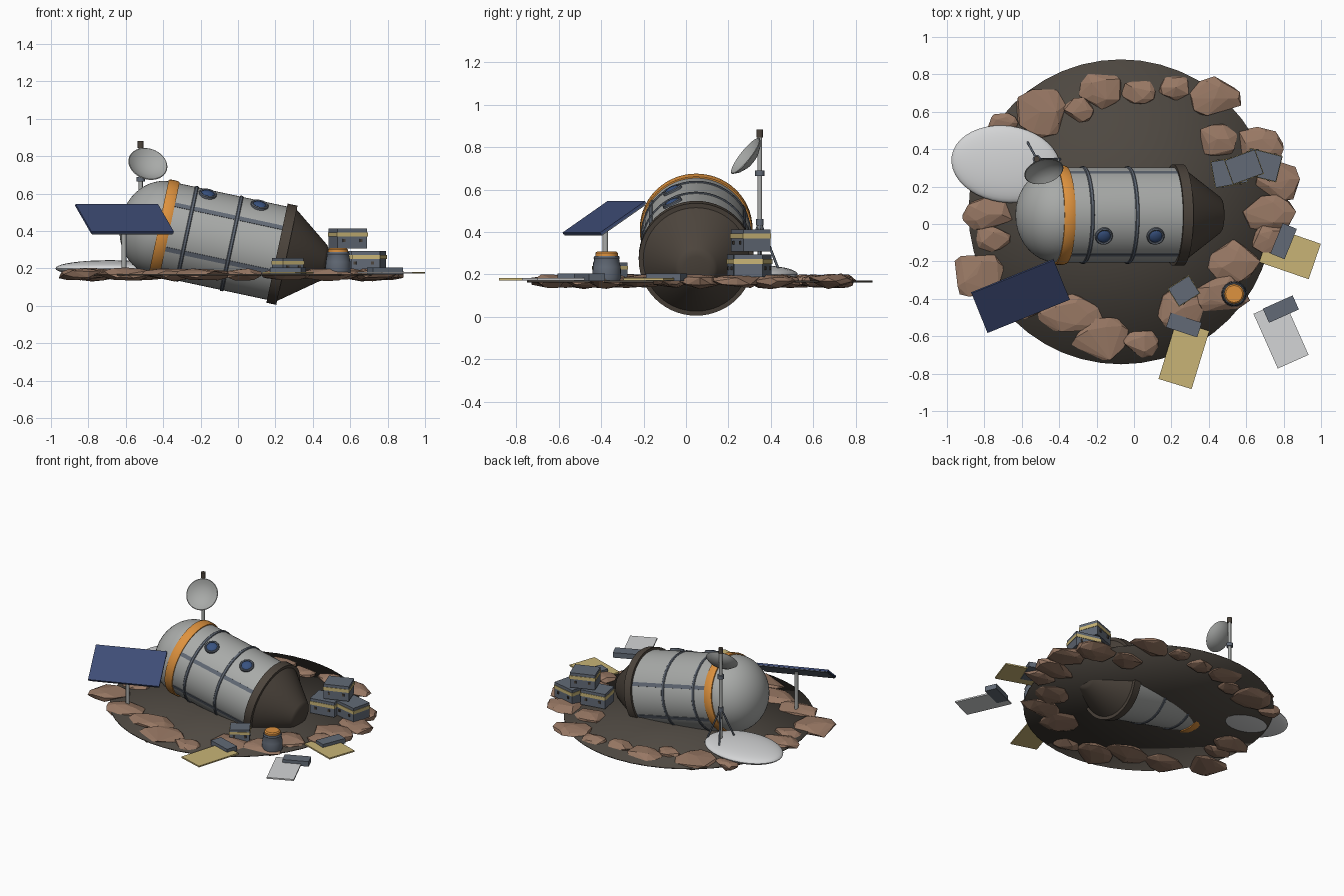
import bpy, bmesh, math, random
from mathutils import Matrix, Vector, Euler

if "Cube" in bpy.data.objects:
    bpy.data.objects.remove(bpy.data.objects["Cube"])

random.seed(4)

def material(name, rgb):
    m = bpy.data.materials.new(name)
    lin = [((c / 255 + 0.055) / 1.055) ** 2.4 for c in rgb]
    m.diffuse_color = (*lin, 1)
    m.use_nodes = True
    m.node_tree.nodes["Principled BSDF"].inputs["Base Color"].default_value = m.diffuse_color
    return m

SOIL = material("dark soil", (78, 72, 65))
CHAR = material("charred metal", (76, 68, 60))
HULL = material("hull grey", (168, 170, 168))
WHITE = material("pale fabric", (212, 213, 214))
ROCK = material("brown rock", (152, 120, 100))
ORANGE = material("orange", (222, 146, 62))
SLATE = material("slate", (98, 106, 118))
SAND = material("sand yellow", (200, 180, 118))
NAVY = material("navy panel", (62, 76, 118))
GLASS = material("blue glass", (56, 82, 128))

def finish(name, bm, mat, matrix=Matrix(), angle=35):
    bmesh.ops.recalc_face_normals(bm, faces=bm.faces)
    me = bpy.data.meshes.new(name)
    bm.to_mesh(me)
    bm.free()
    me.materials.append(mat)
    ob = bpy.data.objects.new(name, me)
    bpy.context.collection.objects.link(ob)
    ob.matrix_world = matrix
    if angle:
        bpy.ops.object.select_all(action='DESELECT')
        ob.select_set(True)
        bpy.context.view_layer.objects.active = ob
        bpy.ops.object.shade_smooth_by_angle(angle=math.radians(angle))
    return ob

def lathe(name, profile, mat, matrix=Matrix(), steps=48, angle=35):
    """Spin (radius, height) points around local z."""
    bm = bmesh.new()
    vs = [bm.verts.new((r, 0, z)) for r, z in profile]
    es = [bm.edges.new(p) for p in zip(vs, vs[1:])]
    bmesh.ops.spin(bm, geom=vs + es, cent=(0, 0, 0), axis=(0, 0, 1),
                   angle=2 * math.pi, steps=steps, use_merge=True)
    bmesh.ops.remove_doubles(bm, verts=bm.verts, dist=1e-5)
    return finish(name, bm, mat, matrix, angle)

def box(name, loc, size, mat, turn=0, tilt=0):
    bm = bmesh.new()
    bmesh.ops.create_cube(bm, size=1, matrix=Matrix.Diagonal((*size, 1)))
    rot = Euler((math.radians(tilt), 0, math.radians(turn))).to_matrix().to_4x4()
    return finish(name, bm, mat, Matrix.Translation(loc) @ rot, 0)

def rod(name, a, b, r, mat):
    a, b = Vector(a), Vector(b)
    rot = (b - a).to_track_quat('Z', 'Y').to_matrix().to_4x4()
    d = (b - a).length
    return lathe(name, [(0, 0), (r, 0), (r, d), (0, d)], mat, Matrix.Translation(a) @ rot, 12)

def ellipsoid(name, size, mat, matrix):
    bm = bmesh.new()
    bmesh.ops.create_uvsphere(bm, u_segments=40, v_segments=20, radius=1,
                              matrix=Matrix.Diagonal((*size, 1)))
    return finish(name, bm, mat, matrix)

# Crater floor: thin disc with soft rim normals
lathe("crater_floor", [(0, 0.162), (0.815, 0.162), (0.815, 0.171), (0, 0.171)], SOIL,
      Matrix.Translation((-0.07, 0.065, 0)), 48, 180)

# Ring of faceted rocks: x, y, width, depth
rocks = [(-.50, .60, .30, .27), (-.70, .54, .18, .12), (-.295, .61, .17, .14),
         (-.17, .72, .25, .20), (.03, .71, .20, .15), (.225, .73, .18, .13),
         (.43, .67, .28, .22), (.445, .455, .24, .19), (.66, .40, .31, .22),
         (.77, .24, .25, .24), (.72, .065, .30, .21), (.72, -.08, .24, .16),
         (.53, -.20, .29, .22), (.47, -.375, .30, .21), (.26, -.45, .29, .25),
         (.04, -.64, .20, .16), (-.175, -.61, .31, .25), (-.34, -.48, .35, .23),
         (-.60, -.42, .30, .20), (-.84, -.27, .31, .26), (-.77, -.08, .21, .13),
         (-.78, .05, .28, .19)]
for i, (x, y, w, d) in enumerate(rocks):
    bm = bmesh.new()
    bmesh.ops.create_icosphere(bm, subdivisions=2, radius=1)
    pts = [v.co.copy() for v in bm.verts]
    bm.clear()
    for p in random.sample(pts, 22):
        bm.verts.new(p * random.uniform(0.92, 1.12))
    hull = bmesh.ops.convex_hull(bm, input=bm.verts)
    bmesh.ops.delete(bm, geom=list({g for g in hull["geom_interior"] + hull["geom_unused"]
                                    if isinstance(g, bmesh.types.BMVert)}), context='VERTS')
    bmesh.ops.scale(bm, vec=(w / 2, d / 2, 0.034), verts=bm.verts)
    finish(f"rock_{i}", bm, ROCK, Matrix.Translation((x, y, 0.168)), 0)

# Capsule: lathed about an axis that dips 12 degrees towards +x
CAP = Matrix.Translation((0.235, 0.048, 0.276)) @ Matrix.Rotation(math.radians(102.1), 4, 'Y')
R = 0.255
dome = [(R * math.cos(t), -0.66 - 0.222 * math.sin(t))
        for t in (math.pi / 2 * k / 12 for k in range(13))]
lathe("capsule_hull", [(0, 0), (R, 0)] + dome, HULL, CAP, 56)

def hoop(name, s, half, r, mat):
    lathe(name, [(R - .02, s - half), (r - .004, s - half), (r, s - half * .6), (r, s + half * .6),
                 (r - .004, s + half), (R - .02, s + half), (R - .02, s - half)], mat, CAP, 56)

hoop("orange_band", -0.645, 0.030, 0.266, ORANGE)
hoop("rib_rear", -0.52, 0.010, 0.261, SLATE)
hoop("rib_front", -0.275, 0.010, 0.261, SLATE)
lathe("heat_shield_flange", [(0, -.027), (.271, -.027), (.271, .027), (0, .027)], CHAR, CAP, 56)
lathe("nose_cone", [(.255, .02), (.10, .225), (.085, .236), (.06, .241), (0, .243)], CHAR, CAP, 56, 60)

def on_hull(deg, s, r):
    """Frame on the hull: deg is height above the front horizontal, z points outwards."""
    e = math.radians(deg)
    n = Vector((-math.sin(e), -math.cos(e), 0))
    rot = Matrix((Vector((0, 0, 1)).cross(n), Vector((0, 0, 1)), n)).transposed()
    rot.col[0] = rot.col[1].cross(rot.col[2])
    return CAP @ Matrix.Translation(n * r + Vector((0, 0, s))) @ rot.to_4x4()

# Long seams along the hull
for i, deg in enumerate((33, -24, 153, 204)):
    bm = bmesh.new()
    bmesh.ops.create_cube(bm, size=1, matrix=Matrix.Diagonal((.026, .6, .008, 1)))
    finish(f"hull_seam_{i}", bm, SLATE, on_hull(deg, -0.32, R - .002), 0)

# Portholes
for i, s in enumerate((-0.455, -0.172)):
    m = on_hull(64, s, R)
    lathe(f"porthole_frame_{i}", [(.034, -.012), (.048, -.012), (.048, .008), (.043, .013),
                                  (.036, .010), (.034, -.012)], SLATE, m, 24)
    ellipsoid(f"porthole_glass_{i}", (.038, .038, .018), GLASS, m)

# Collapsed parachute
ellipsoid("parachute", (.293, .205, .044), WHITE,
          Matrix.Translation((-.685, .32, .2)) @ Matrix.Rotation(math.radians(-8), 4, 'Z'))

# Antenna mast with tripod and small dish
MX, MY = -.52, .348
rod("antenna_mast", (MX, MY, .17), (MX, MY, .85), .011, HULL)
rod("mast_tip", (MX, MY, .845), (MX, MY, .882), .016, CHAR)
rod("mast_collar", (MX, MY, .43), (MX, MY, .46), .017, SLATE)
rod("mast_clamp", (MX, MY, .665), (MX, MY, .69), .022, SLATE)
for k in range(3):
    a = math.radians(119 + 120 * k)
    rod(f"tripod_leg_{k}", (MX, MY, .45),
        (MX + .125 * math.cos(a), MY + .125 * math.sin(a), .17), .006, SLATE)
face = Vector((.22, -.76, .60))
turn = face.to_track_quat('Z', 'Y').to_matrix().to_4x4()
lathe("antenna_dish", [(0, -.03), (.05, -.023), (.085, -.006), (.107, .014), (.103, .017),
                       (.08, 0), (.045, -.015), (0, -.021)], HULL,
      Matrix.Translation((-.485, .292, .75)) @ turn, 40, 60)

# Solar panel on a post
box("solar_panel", (-.607, -.385, .466), (.475, .272, .012), NAVY, 22, 33)
box("solar_panel_back", (-.606, -.384, .457), (.465, .262, .008), SLATE, 22, 33)
rod("solar_post", (-.61, -.38, .165), (-.61, -.38, .455), .013, HULL)

# Supply crates with a yellow band and two latches
def crate(name, loc, size, turn):
    box(name, loc, size, SLATE, turn)
    z = loc[2] + size[2] * .2
    box(name + "_band", (loc[0], loc[1], z), (size[0] + .006, size[1] + .006, size[2] * .22), SAND, turn)
    a = math.radians(turn)
    for sx in (-.28, .28):
        for sy in (-.5, .5):
            off = Matrix.Rotation(a, 3, 'Z') @ Vector((sx * size[0], sy * size[1], 0))
            box(name + "_latch", (loc[0] + off.x, loc[1] + off.y, z - size[2] * .3),
                (.014, .012, .016), CHAR, turn)

crate("crate_low_left", (.51, .278, .24), (.175, .14, .105), 10)
crate("crate_low_right", (.69, .315, .24), (.175, .14, .105), -14)
crate("crate_top", (.588, .305, .36), (.17, .135, .105), 20)
crate("crate_small", (.267, -.358, .215), (.13, .11, .08), 32)

# Loose flat panels, each with a slate pack at its inner end
for name, loc, size, turn, mat, pack, pturn in (
        ("panel_front", (.267, -.70), (.185, .325), -17, SAND, (.267, -.54), -18),
        ("panel_corner", (.786, -.59), (.18, .32), 24, WHITE, (.785, -.455), 24),
        ("panel_right", (.834, -.155), (.28, .20), -19, SAND, (.80, -.092), 68)):
    box(name, (*loc, .177), (*size, .010), mat, turn)
    box(name + "_pack", (*pack, .186), (.175, .082, .036), SLATE, pturn)

# Fuel drum with orange lid
DRUM = Matrix.Translation((.535, -.374, .165))
lathe("drum", [(0, 0), (.062, 0), (.068, .02), (.066, .07), (.059, .105), (.062, .112), (.058, .122),
               (0, .122)], SLATE, DRUM, 24)
lathe("drum_lid", [(0, .118), (.053, .118), (.053, .136), (.045, .143), (0, .143)], ORANGE, DRUM, 24)
